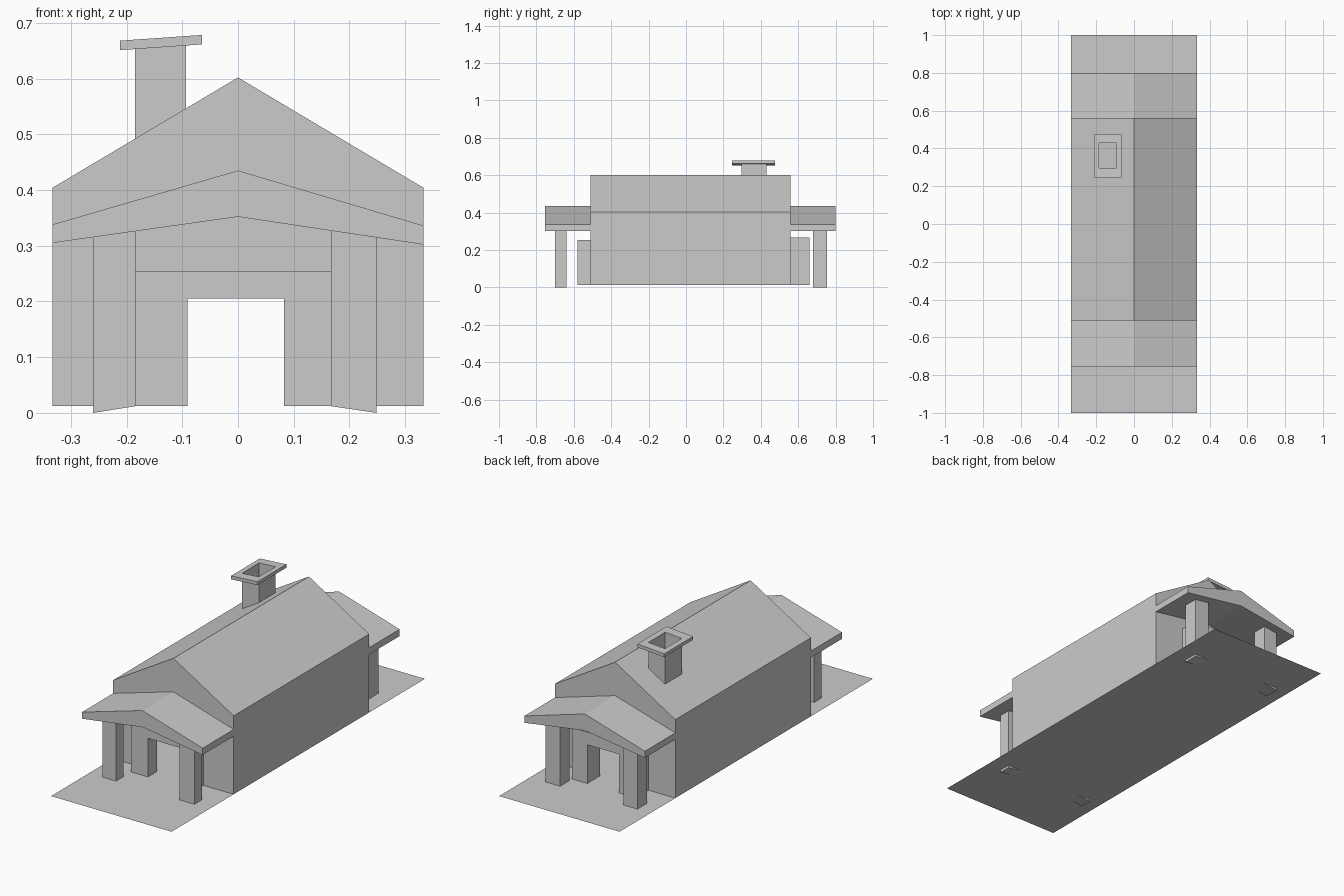
import bpy, bmesh

if "Cube" in bpy.data.objects:
    bpy.data.objects.remove(bpy.data.objects["Cube"])

stone = bpy.data.materials.new("plain grey")
stone.diffuse_color = (0.6, 0.6, 0.6, 1)
stone.use_nodes = True
stone.node_tree.nodes["Principled BSDF"].inputs["Base Color"].default_value = stone.diffuse_color
GROUND = 0.012
HALF = 0.333
FRONT, BACK = -0.51, 0.56


def finish(name, bm, fix=True):
    if fix:
        bmesh.ops.recalc_face_normals(bm, faces=bm.faces)
    mesh = bpy.data.meshes.new(name)
    bm.to_mesh(mesh)
    bm.free()
    mesh.materials.append(stone)
    obj = bpy.data.objects.new(name, mesh)
    bpy.context.collection.objects.link(obj)
    return obj


def prism(name, profile, y0, y1):
    """Extrude an (x, z) outline along y."""
    bm = bmesh.new()
    face = bm.faces.new([bm.verts.new((x, y0, z)) for x, z in profile])
    ext = bmesh.ops.extrude_face_region(bm, geom=[face], use_keep_orig=True)
    for v in ext["geom"]:
        if isinstance(v, bmesh.types.BMVert):
            v.co.y = y1
    return finish(name, bm)


# Ground slab: a single sheet
bm = bmesh.new()
bm.faces.new([bm.verts.new(p) for p in ((-HALF, -1, GROUND), (HALF, -1, GROUND),
                                        (HALF, 1, GROUND), (-HALF, 1, GROUND))])
finish("ground_sheet", bm, fix=False)

# Hollow house shell: gable walls with open doorways, side walls and roof
L, R, DOOR = -0.091, 0.083, 0.205
outline = [(R, GROUND), (HALF, GROUND), (HALF, 0.404), (0, 0.602),
           (-HALF, 0.404), (-HALF, GROUND), (L, GROUND), (L, DOOR), (R, DOOR)]
bm = bmesh.new()
ends = [[bm.verts.new((x, y, z)) for x, z in outline] for y in (FRONT, BACK)]
for ring in ends:
    bm.faces.new(ring)
for i in range(1, 5):
    bm.faces.new((ends[0][i], ends[0][i + 1], ends[1][i + 1], ends[1][i]))
finish("house_shell", bm)

# Porch at each end: roof, pillars and door surround
porch = [(-HALF, 0.305), (0, 0.352), (HALF, 0.302),
         (HALF, 0.336), (0, 0.435), (-HALF, 0.338)]
surround = [(-0.184, GROUND), (L, GROUND), (L, DOOR), (R, DOOR), (R, GROUND),
            (0.167, GROUND), (0.167, 0.252), (-0.184, 0.254)]
for end, roof_y, pillar_y, door_y, top in (
        ("front", (-0.755, FRONT), (-0.70, -0.64), (-0.58, FRONT), 0.254),
        ("back", (BACK, 0.80), (0.68, 0.755), (BACK, 0.66), 0.268)):
    prism(end + "_porch_roof", porch, *roof_y)
    for side, outer, inner in (("left", -0.26, -0.184), ("right", 0.249, 0.167)):
        prism(f"{end}_{side}_pillar",
              [(outer, 0.0), (inner, GROUND), (inner, 0.328), (outer, 0.317)], *pillar_y)
    prism(end + "_door_surround", surround[:6] + [(0.167, top), (-0.184, top)], *door_y)

# Chimney shaft: open tube rising out of the roof
CX, CY = (-0.185, -0.093), (0.297, 0.43)


def tilt(x):
    """Height added by the slight slope of the cap."""
    return (x + 0.212) * 0.07


def ring(bm, xs, ys, z, sloped=True):
    return [bm.verts.new((x, y, z + (tilt(x) if sloped else 0)))
            for x, y in ((xs[0], ys[0]), (xs[1], ys[0]), (xs[1], ys[1]), (xs[0], ys[1]))]


def bridge(bm, a, b):
    for i in range(4):
        j = (i + 1) % 4
        bm.faces.new((a[i], a[j], b[j], b[i]))


bm = bmesh.new()
bridge(bm, ring(bm, CX, CY, 0.48, False), ring(bm, CX, CY, 0.652))
finish("chimney_shaft", bm)

# Chimney cap: tilted square collar with a hole
bm = bmesh.new()
OX, OY = (-0.212, -0.065), (0.247, 0.475)
rings = [ring(bm, OX, OY, 0.651), ring(bm, OX, OY, 0.668),
         ring(bm, CX, CY, 0.668), ring(bm, CX, CY, 0.651)]
for k in range(4):
    bridge(bm, rings[k], rings[(k + 1) % 4])
finish("chimney_cap", bm)
